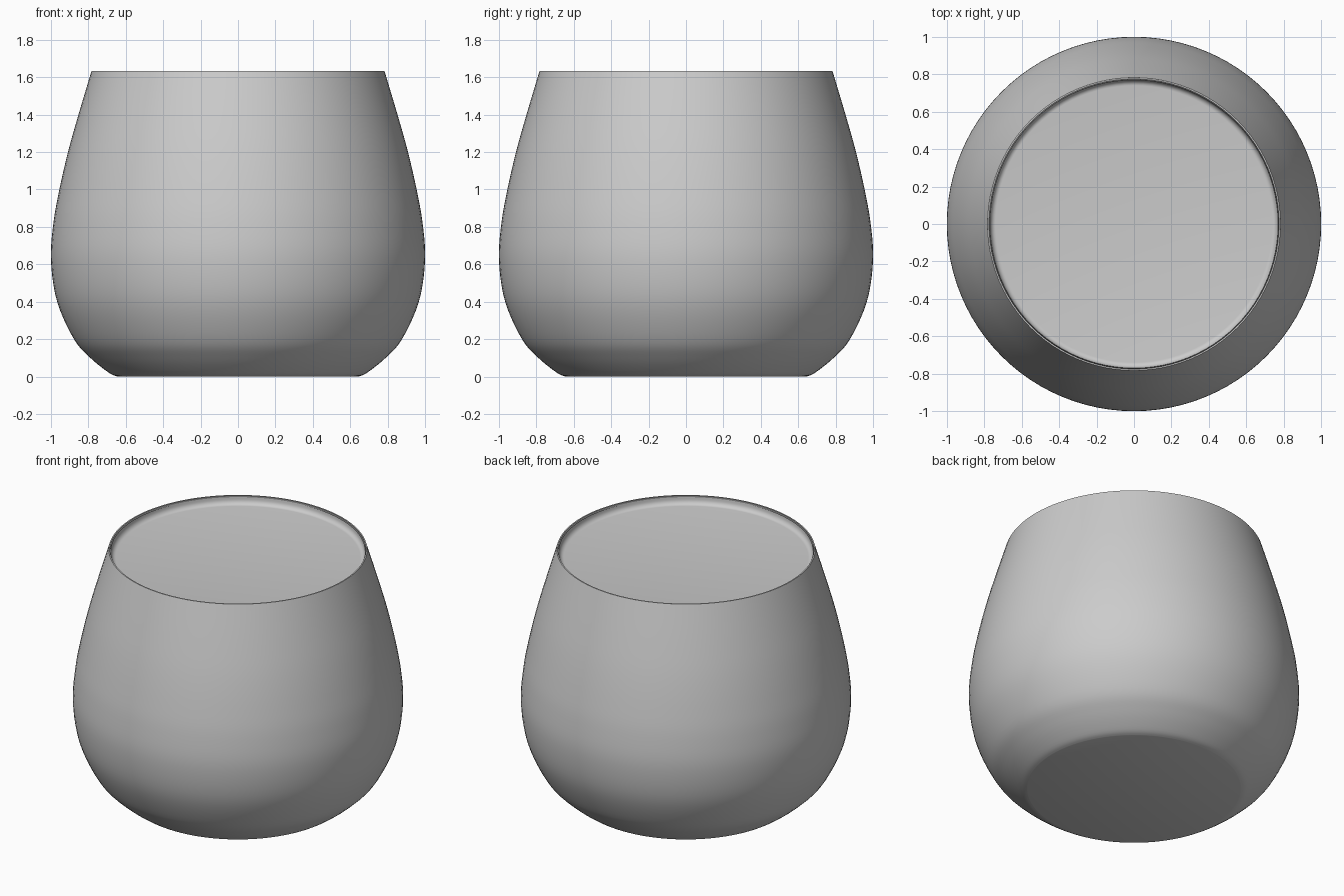
import bpy, bmesh, math

if "Cube" in bpy.data.objects:
    bpy.data.objects.remove(bpy.data.objects["Cube"])

SEG = 96


def smooth_profile(pts, steps=5):
    """Catmull-Rom through (radius, z) points."""
    p = [pts[0]] + pts + [pts[-1]]
    out = []
    for i in range(1, len(p) - 2):
        a, b, c, d = p[i - 1:i + 3]
        for s in range(steps):
            t = s / steps
            out.append(tuple(0.5 * (2 * b[k] + (c[k] - a[k]) * t
                       + (2 * a[k] - 5 * b[k] + 4 * c[k] - d[k]) * t * t
                       + (3 * b[k] - a[k] - 3 * c[k] + d[k]) * t ** 3) for k in (0, 1)))
    return out + [pts[-1]]


def lathe(name, profile):
    """Revolve a profile that starts and ends on the axis."""
    bm = bmesh.new()
    vs = [bm.verts.new((r, 0, z)) for r, z in profile]
    es = [bm.edges.new(e) for e in zip(vs, vs[1:])]
    bmesh.ops.spin(bm, geom=vs + es, cent=(0, 0, 0), axis=(0, 0, 1),
                   angle=math.tau, steps=SEG, use_duplicate=False)
    bmesh.ops.remove_doubles(bm, verts=bm.verts, dist=1e-4)
    bmesh.ops.recalc_face_normals(bm, faces=bm.faces)
    me = bpy.data.meshes.new(name)
    bm.to_mesh(me)
    bm.free()
    ob = bpy.data.objects.new(name, me)
    bpy.context.collection.objects.link(ob)
    bpy.ops.object.select_all(action='DESELECT')
    ob.select_set(True)
    bpy.context.view_layer.objects.active = ob
    bpy.ops.object.shade_smooth_by_angle(angle=math.radians(40))
    return ob


# Round-bellied vessel with a thin wall
outer = smooth_profile([(0.645, 0), (0.69, 0.02), (0.79, 0.1), (0.877, 0.2), (0.967, 0.4),
                        (1.0, 0.62), (0.987, 0.82), (0.955, 1.0), (0.909, 1.2),
                        (0.853, 1.4), (0.783, 1.634)])
WALL = 0.008
inner = [(r - WALL, z) for r, z in reversed(outer) if z > 0.03]
lathe("vessel", [(0, 0)] + outer + inner + [(0, inner[-1][1])])

# Filling, its surface curving up to the rim
fill_wall = [(r - 0.004, z) for r, z in reversed(inner) if z < 1.6]
meniscus = [(0.771, 1.625)]
for i in range(7):
    a = math.radians(15 * i)
    meniscus.append((0.74 + 0.03 * math.cos(a), 1.615 - 0.035 * math.sin(a)))
lathe("filling", [(0, fill_wall[0][1] + 0.002)] + fill_wall + meniscus + [(0, 1.58)])
